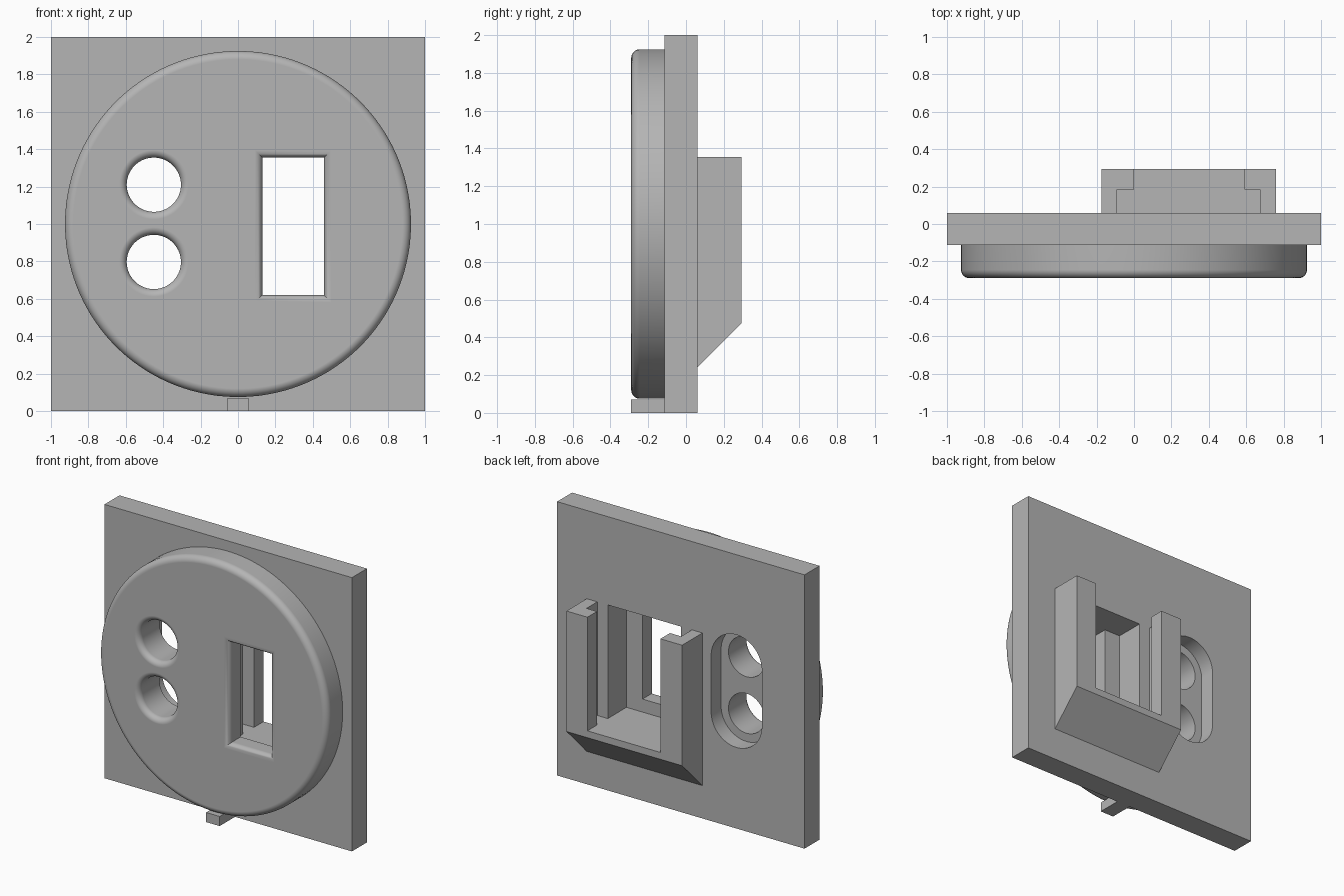
import bpy
import math
from mathutils import Vector

cube = bpy.data.objects.get("Cube")
if cube:
    bpy.data.objects.remove(cube, do_unlink=True)

grey = bpy.data.materials.new("plain grey")
grey.use_nodes = True
grey.diffuse_color = (0.46, 0.46, 0.46, 1)
grey.node_tree.nodes["Principled BSDF"].inputs["Base Color"].default_value = grey.diffuse_color

# Depths of the main layers
FRONT, PLATE_FRONT, PLATE_BACK, REAR = -0.29, -0.113, 0.06, 0.295
TOP = 1.355
FLOOR = 0.525
FILLET = 0.04


def loft(name, rings):
    """Closed solid through rings with equal point counts."""
    n = len(rings[0])
    verts = [p for ring in rings for p in ring]
    faces = [list(range(n)), list(range(len(verts) - n, len(verts)))]
    for r in range(len(rings) - 1):
        for i in range(n):
            j = (i + 1) % n
            faces.append([r * n + i, r * n + j, r * n + n + j, r * n + n + i])
    mesh = bpy.data.meshes.new(name)
    mesh.from_pydata(verts, [], faces)
    mesh.materials.append(grey)
    obj = bpy.data.objects.new(name, mesh)
    bpy.context.collection.objects.link(obj)
    bpy.context.view_layer.objects.active = obj
    bpy.ops.object.select_all(action='DESELECT')
    obj.select_set(True)
    bpy.ops.object.mode_set(mode='EDIT')
    bpy.ops.mesh.select_all(action='SELECT')
    bpy.ops.mesh.normals_make_consistent(inside=False)
    bpy.ops.object.mode_set(mode='OBJECT')
    return obj


def rect(x0, x1, z0, z1, y):
    return [Vector(p) for p in ((x0, y, z0), (x1, y, z0), (x1, y, z1), (x0, y, z1))]


def box(name, x0, x1, y0, y1, z0, z1):
    return loft(name, [rect(x0, x1, z0, z1, y) for y in (y0, y1)])


def slot(x, z0, z1, r, y, n=64):
    """Circle, or a vertical slot when z0 and z1 differ."""
    pts = []
    for i in range(n):
        a = 2 * math.pi * (i + 0.5) / n
        pts.append(Vector((x + r * math.cos(a), y, (z1 if math.sin(a) > 0 else z0) + r * math.sin(a))))
    return pts


def flare(steps=6):
    """Offset and depth pairs of a rounded opening lip, front to back."""
    pairs = [(FILLET, FRONT - 0.1)]
    for i in range(steps + 1):
        a = math.pi / 2 * i / steps
        pairs.append((FILLET * (1 - math.sin(a)), FRONT + FILLET * (1 - math.cos(a))))
    return pairs + [(0, PLATE_BACK + 0.1)]


def cut(obj, cutters):
    bpy.context.view_layer.objects.active = obj
    for c in cutters:
        mod = obj.modifiers.new("cut", 'BOOLEAN')
        mod.operation = 'DIFFERENCE'
        mod.solver = 'EXACT'
        mod.object = c
        bpy.ops.object.modifier_apply(modifier=mod.name)


def smooth(obj):
    bpy.ops.object.select_all(action='DESELECT')
    obj.select_set(True)
    bpy.context.view_layer.objects.active = obj
    bpy.ops.object.shade_smooth_by_angle(angle=math.radians(32))
    mod = obj.modifiers.new("flat faces first", 'WEIGHTED_NORMAL')
    mod.keep_sharp = True


# Square back plate and small locating tab
plate = box("back_plate", -1, 1, PLATE_FRONT, PLATE_BACK, 0, 2)
box("locating_tab", -0.055, 0.055, FRONT, PLATE_FRONT, 0, 0.07)

# Round front disc with a rounded rim
R, RIM = 0.925, 0.045
rings = []
for i in range(8):
    a = math.pi / 2 * i / 7
    rings.append(slot(0, 1, 1, R - RIM * (1 - math.sin(a)), FRONT + RIM * (1 - math.cos(a)), 128))
rings.append(slot(0, 1, 1, R, PLATE_FRONT, 128))
disc = loft("front_disc", rings)

# Jack holder on the back, with a sloped underside
side = [(PLATE_BACK, 0.24), (REAR, 0.475), (REAR, TOP), (PLATE_BACK, TOP)]
holder = loft("jack_holder", [[Vector((x, y, z)) for y, z in side] for x in (-0.175, 0.76)])

# Cutters: round holes, window, rear recess and jack channel
HOLE_X, LOW, HIGH = -0.45, 0.797, 1.21
holes = [loft("hole_cutter", [slot(HOLE_X, z, z, 0.145 + o, y) for o, y in flare()])
         for z in (LOW, HIGH)]
window = loft("window_cutter", [rect(0.13 - o, 0.46 + o, 0.62 - o, TOP + o, y) for o, y in flare()])
recess = loft("recess_cutter", [slot(HOLE_X, LOW, HIGH, 0.205, y) for y in (-0.055, 0.2)])
pocket = box("pocket_cutter", 0, 0.59, -0.155, 0.2, FLOOR, TOP)
wide = box("wide_channel_cutter", -0.09, 0.675, 0, 0.185, FLOOR, 1.6)
narrow = box("narrow_channel_cutter", 0, 0.59, 0, 0.5, FLOOR, 1.6)

cut(disc, holes + [window, pocket])
cut(plate, holes + [recess, pocket])
cut(holder, [wide, narrow])
for c in holes + [window, recess, pocket, wide, narrow]:
    bpy.data.objects.remove(c, do_unlink=True)

smooth(disc)
smooth(plate)
